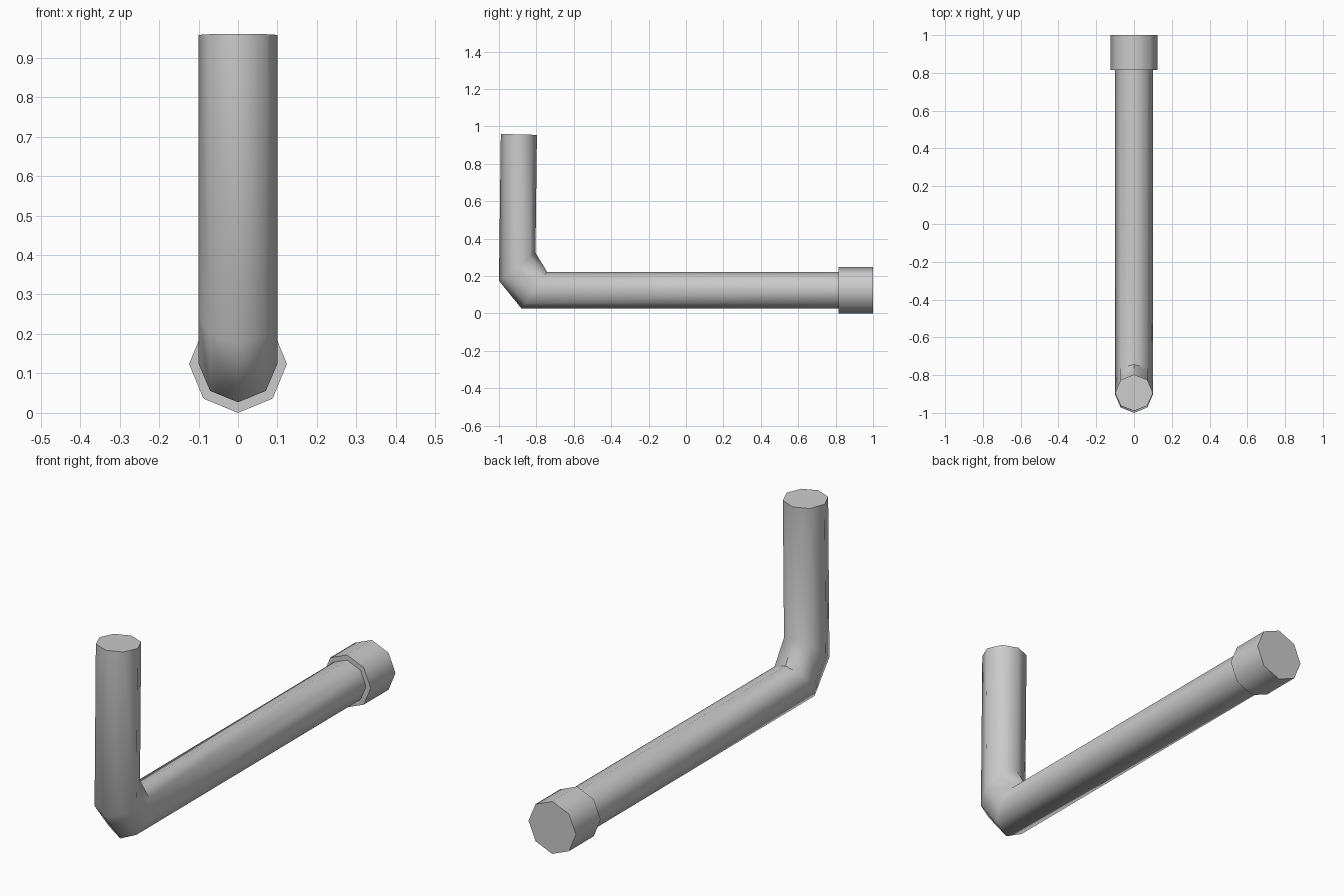
import bpy, bmesh, math

if "Cube" in bpy.data.objects:
    bpy.data.objects.remove(bpy.data.objects["Cube"])


def tube(name, sections, sides=8):
    """Closed tube; each section is (outer (y, z), inner (y, z), half width in x)."""
    bm = bmesh.new()
    rings = []
    for (oy, oz), (iy, iz), w in sections:
        ring = []
        for i in range(sides):
            a = 2 * math.pi * i / sides
            c = math.cos(a)
            ring.append(bm.verts.new((w * math.sin(a),
                                      (oy + iy) / 2 + c * (oy - iy) / 2,
                                      (oz + iz) / 2 + c * (oz - iz) / 2)))
        rings.append(ring)
    for r, s in zip(rings, rings[1:]):
        for i in range(sides):
            j = (i + 1) % sides
            bm.faces.new((r[i], r[j], s[j], s[i]))
    bm.faces.new(rings[0])
    bm.faces.new(rings[-1])
    bmesh.ops.recalc_face_normals(bm, faces=bm.faces)
    mesh = bpy.data.meshes.new(name)
    bm.to_mesh(mesh)
    bm.free()
    obj = bpy.data.objects.new(name, mesh)
    bpy.context.collection.objects.link(obj)
    bpy.ops.object.select_all(action='DESELECT')
    obj.select_set(True)
    bpy.context.view_layer.objects.active = obj
    bpy.ops.object.shade_smooth_by_angle(angle=math.radians(50))
    return obj


# Bent pipe: upright arm, two-step elbow, long horizontal arm
tube("bent_pipe", [
    ((-0.99, 0.96), (-0.797, 0.955), 0.1),
    ((-1.0, 0.175), (-0.805, 0.325), 0.1),
    ((-0.88, 0.027), (-0.743, 0.223), 0.1),
    ((0.83, 0.027), (0.83, 0.223), 0.1),
])

# Wider collar closing the far end
tube("end_collar", [
    ((0.815, 0.0), (0.815, 0.248), 0.124),
    ((1.0, 0.0), (1.0, 0.248), 0.124),
])
